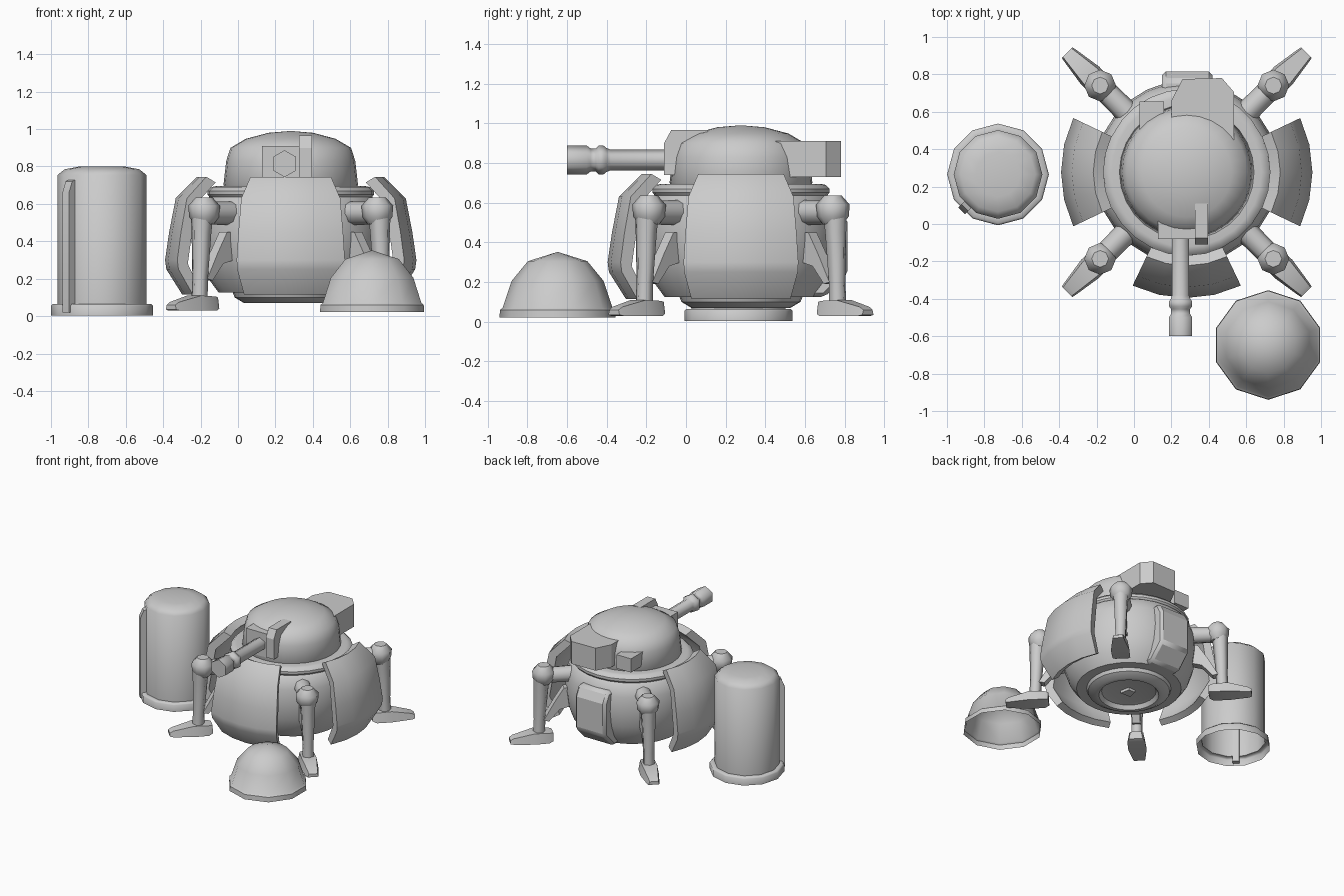
import bpy, bmesh, math
from mathutils import Vector, Matrix

if "Cube" in bpy.data.objects:
    bpy.data.objects.remove(bpy.data.objects["Cube"])

C = Vector((0.282, 0.277, 0))          # axis of the walker body


def finish(name, bm, smooth=35, bevel=0):
    bmesh.ops.remove_doubles(bm, verts=bm.verts, dist=1e-5)
    bmesh.ops.recalc_face_normals(bm, faces=bm.faces)
    me = bpy.data.meshes.new(name)
    bm.to_mesh(me)
    bm.free()
    ob = bpy.data.objects.new(name, me)
    bpy.context.collection.objects.link(ob)
    if bevel:
        m = ob.modifiers.new("bevel", 'BEVEL')
        m.width, m.segments = bevel, 1
    bpy.ops.object.select_all(action='DESELECT')
    ob.select_set(True)
    bpy.context.view_layer.objects.active = ob
    bpy.ops.object.shade_smooth_by_angle(angle=math.radians(smooth))
    return ob


def lathe(name, prof, c, segs, a0=0, a1=360, solid=False, smooth=35):
    """Turn an (r, z) profile about a vertical axis; solid = closed profile, capped."""
    bm = bmesh.new()
    full = abs(a1 - a0) >= 360
    rings = []
    for i in range(segs + 1):
        a = math.radians(a0 + (a1 - a0) * i / segs)
        rings.append([bm.verts.new((c[0] + r * math.cos(a), c[1] + r * math.sin(a), z))
                      for r, z in prof])
    n = len(prof)
    for p, q in zip(rings, rings[1:]):
        for j in range(n if solid else n - 1):
            k = (j + 1) % n
            bm.faces.new((p[j], q[j], q[k], p[k]))
    if solid and not full:
        bm.faces.new(rings[0])
        bm.faces.new(rings[-1])
    bmesh.ops.remove_doubles(bm, verts=bm.verts, dist=1e-5)
    bmesh.ops.dissolve_degenerate(bm, dist=1e-5, edges=bm.edges)
    return finish(name, bm, smooth)


def loft(name, rings, smooth=35, bevel=0):
    bm = bmesh.new()
    vs = [[bm.verts.new(p) for p in r] for r in rings]
    n = len(rings[0])
    for p, q in zip(vs, vs[1:]):
        for j in range(n):
            bm.faces.new((p[j], p[(j + 1) % n], q[(j + 1) % n], q[j]))
    bm.faces.new(vs[0])
    bm.faces.new(vs[-1])
    return finish(name, bm, smooth, bevel)


def tube(name, pts, radii, sides, place=Matrix(), smooth=35):
    """Round section along a straight-ish path, with a radius per point."""
    d = (Vector(pts[-1]) - Vector(pts[0])).normalized()
    q = d.to_track_quat('Z', 'Y')
    rings = [[place @ (Vector(p) + q @ Vector((r * math.cos(a), r * math.sin(a), 0)))
              for a in (2 * math.pi * i / sides + math.pi / 2 for i in range(sides))]
             for p, r in zip(pts, radii)]
    return loft(name, rings, smooth)


def prism(name, poly, lo, hi, axis='z', bevel=0, place=Matrix(), smooth=25):
    """Extrude a polygon: axis z takes (x, y), x takes (y, z), y takes (x, z)."""
    f = {'z': lambda u, v, w: (u, v, w), 'x': lambda u, v, w: (w, u, v),
         'y': lambda u, v, w: (u, w, v)}[axis]
    return loft(name, [[place @ Vector(f(u, v, w)) for u, v in poly] for w in (lo, hi)],
                smooth, bevel)


def rect(u0, u1, v0, v1):
    return [(u0, v0), (u1, v0), (u1, v1), (u0, v1)]


# Hull with stepped underside and turret ring
lathe("body_hull", [(0, .11), (.15, .11), (.2, .1), (.22, .07), (.25, .07), (.3, .1),
                    (.31, .125), (.385, .125), (.44, .2), (.475, .3), (.49, .42),
                    (.48, .54), (.45, .625), (.43, .64)], C, 28)
lathe("turret_ring", [(.43, .63), (.445, .65), (.445, .67), (.425, .69), (.4, .695),
                      (.34, .695)], C, 28)
prism("belly_port", [(.235, .235), (.325, .235), (.31, .31), (.25, .31)], .09, .12)

# Turret dome
lathe("turret_dome", [(.34, .67), (.36, .70), (.345, .83), (.322, .9), (.24, .948),
                      (.12, .98), (0, .99)], C, 28, smooth=45)

# Curved armour plates on both sides and the front
plate = [(.58, .115), (.665, .25), (.672, .3), (.65, .45), (.615, .63), (.5, .745),
         (.445, .715), (.56, .6), (.61, .28), (.535, .14)]
for name, a in (("right", 0), ("left", 180), ("front", 270)):
    lathe(name + "_armour_plate", plate, C, 4, a - 25.5, a + 25.5, solid=True, smooth=40)

# Rear hatch box
prism("rear_hatch", [(.6, .125), (.7, .125), (.815, .24), (.815, .5), (.77, .58), (.6, .58)],
      .15, .42, 'x', .02)

# Gun, mantlet and sight fin
ys = [0, -.38, -.4, -.415, -.44, -.455, -.48, -.5, -.6]
rs = [.052, .052, .06, .072, .072, .058, .058, .072, .072]
tube("gun_barrel", [(.249, y, .815) for y in ys], rs, 6, smooth=65)
prism("gun_mantlet", rect(.127, .33, .72, .91), -.08, .12, 'y')
prism("sight_fin", [(-.11, .74), (-.11, .9), (-.075, .965), (.11, .965), (.11, .74)],
      .325, .395, 'x')

# Turret rear boxes
prism("turret_bustle", [(.2, .5), (.2, .66), (.26, .775), (.47, .78), (.535, .705), (.535, .45)],
      .73, .91, 'z')
prism("turret_side_box", rect(.03, .16, .48, .655), .73, .84, 'z')

# Four diagonal legs, drawn along local +x then turned into place
for i, name in enumerate(("rear_right", "rear_left", "front_left", "front_right")):
    m = Matrix.Translation(C) @ Matrix.Rotation(math.radians(45 + 90 * i), 4, 'Z')
    tube(name + "_leg_arm", [(.42, 0, .55), (.64, 0, .55)], [.064, .06], 8, m, 50)
    tube(name + "_knee", [(.655, 0, z) for z in (.49, .53, .59, .635)],
         [.05, .08, .085, .045], 8, m, 50)
    tube(name + "_shin", [(.67, 0, .55), (.675, 0, .45), (.685, 0, .2), (.69, 0, .08)],
         [.062, .055, .043, .045], 6, m, 65)
    prism(name + "_leg_strut", [(.46, .45), (.51, .45), (.58, .34), (.66, .2), (.62, .19),
                                (.54, .28), (.46, .3)], -.03, .03, 'y', 0, m)
    foot = [(.59, .05, .04, .1), (.62, .065, .03, .105), (.73, .068, .03, .11),
            (.88, .045, .03, .075), (.905, .04, .035, .06)]
    loft(name + "_foot", [[m @ Vector(p) for p in ((x, -w, lo), (x, w, lo),
                                                   (x, w * .8, hi), (x, -w * .8, hi))]
                          for x, w, lo, hi in foot])

# Upright canister, open underneath, with a side pipe
can = (-.727, .265)
lathe("canister", [(.272, .003), (.272, .055), (.262, .065), (.237, .065), (.237, .755),
                   (.2, .785), (.12, .8), (0, .8)], can, 12, smooth=50)
d = Matrix.Translation((can[0], can[1], 0)) @ Matrix.Rotation(math.radians(225), 4, 'Z')
prism("canister_pipe", [(.225, .02), (.275, .02), (.275, .66), (.25, .72), (.225, .73)],
      -.025, .025, 'y', 0, d)

# Separate low dome, open underneath
lathe("ground_dome", [(.293, .022), (.29, .06), (.277, .07), (.232, .205), (.15, .305),
                      (0, .352)], (.717, -.647), 10, 90, 450, smooth=40)
